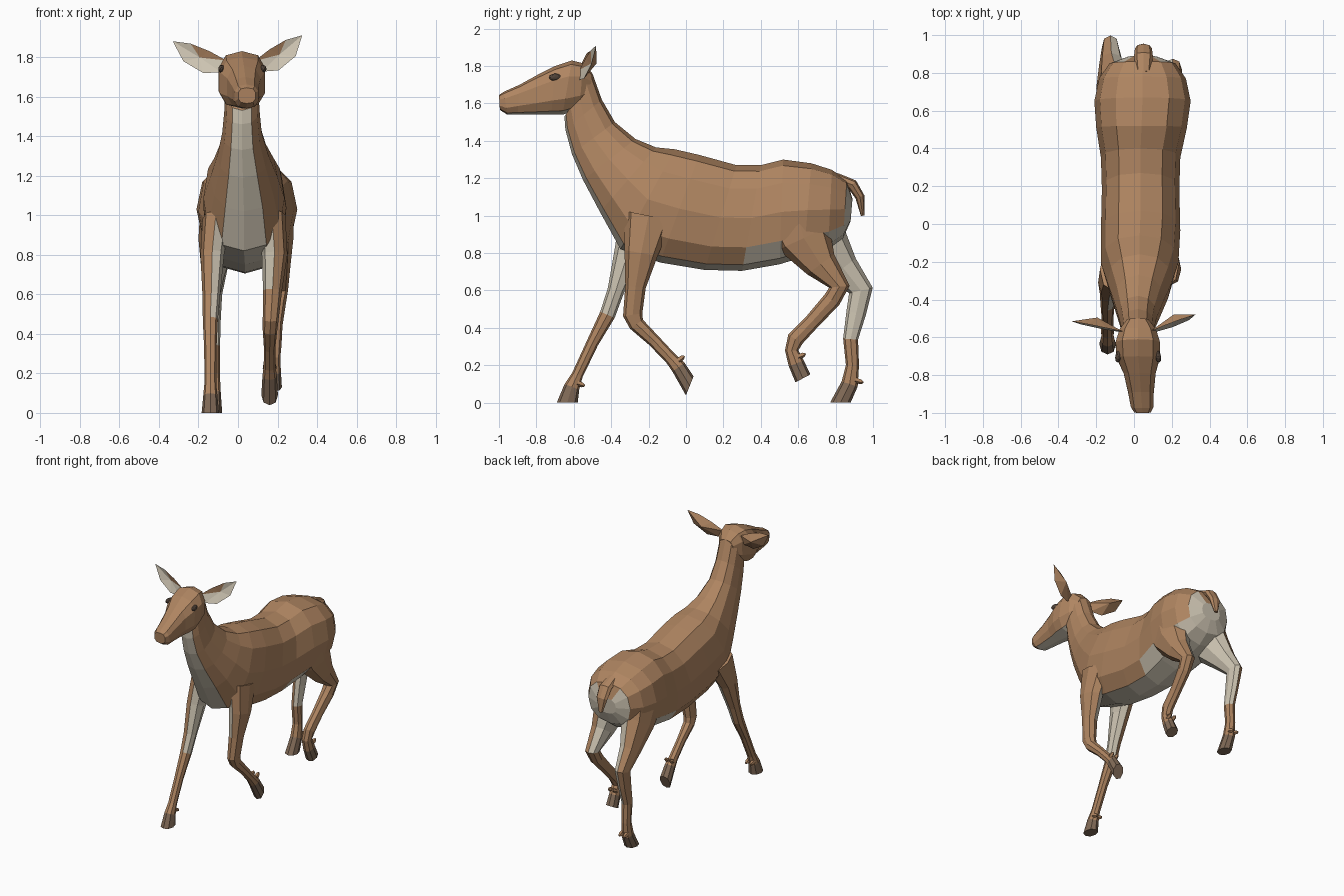
import bpy
import bmesh
from math import sin, cos, pi, copysign
from mathutils import Vector

cube = bpy.data.objects.get("Cube")
if cube:
    bpy.data.objects.remove(cube, do_unlink=True)


def make_material(name, rgb):
    mat = bpy.data.materials.new(name)
    mat.use_nodes = True
    mat.diffuse_color = (*rgb, 1)
    mat.node_tree.nodes["Principled BSDF"].inputs["Base Color"].default_value = (*rgb, 1)
    return mat


MATERIALS = [
    make_material("brown coat", (0.43, 0.235, 0.12)),
    make_material("pale fur", (0.62, 0.56, 0.45)),
    make_material("hoof grey brown", (0.22, 0.145, 0.095)),
    make_material("dark eye", (0.08, 0.055, 0.04)),
]
BROWN, PALE, HOOF, EYE = range(4)


def finish(name, bm):
    """Turn a bmesh into a flat shaded object carrying the shared materials."""
    mesh = bpy.data.meshes.new(name)
    bm.to_mesh(mesh)
    bm.free()
    for mat in MATERIALS:
        mesh.materials.append(mat)
    obj = bpy.data.objects.new(name, mesh)
    bpy.context.collection.objects.link(obj)
    return obj


def power(value, p):
    return copysign(abs(value) ** p, value)


def loft(name, rings, sides, p=1.0, colour=lambda centre, normal, ring, side: BROWN):
    """Skin rings given as (centre, half axis vector, half width in x)."""
    bm = bmesh.new()
    loops = []
    for centre, axis, width in rings:
        loop = []
        for j in range(sides):
            a = 2 * pi * j / sides
            across = Vector((width * power(sin(a), p), 0, 0))
            loop.append(bm.verts.new(centre + axis * power(cos(a), p) + across))
        loops.append(loop)
    where = {}
    for i in range(len(loops) - 1):
        for j in range(sides):
            k = (j + 1) % sides
            face = bm.faces.new((loops[i][j], loops[i][k], loops[i + 1][k], loops[i + 1][j]))
            where[face] = (i, j)
    where[bm.faces.new(loops[0])] = (0, 0)
    where[bm.faces.new(loops[-1])] = (len(loops) - 2, 0)
    bmesh.ops.recalc_face_normals(bm, faces=bm.faces[:])
    for face, (i, j) in where.items():
        face.material_index = colour(face.calc_center_median(), face.normal, i, j)
    return finish(name, bm)


def span_rings(rows):
    """Rows hold x, top y, top z, bottom y, bottom z, half width."""
    rings = []
    for x, ty, tz, by, bz, width in rows:
        top, bottom = Vector((x, ty, tz)), Vector((x, by, bz))
        rings.append(((top + bottom) / 2, (top - bottom) / 2, width))
    return rings


def path_rings(rows, end_direction=None):
    """Rows hold x, y, z, half width, half depth; rings stand across the path."""
    points = [Vector(row[:3]) for row in rows]
    rings = []
    for i, row in enumerate(rows):
        tangent = Vector()
        for a, b in ((i - 1, i), (i, i + 1)):
            if a >= 0 and b < len(points):
                tangent += (points[b] - points[a]).normalized()
        if end_direction and i == len(rows) - 1:
            tangent = Vector((0, *end_direction))
        across = Vector((0, -tangent.z, tangent.y)).normalized()
        rings.append((points[i], across * row[4], row[3]))
    return rings


# Torso and neck
def torso_colour(centre, normal, ring, side):
    if centre.y > 0.82 and centre.z < 1.13 or centre.y > 0.77 and centre.z < 0.97:
        return PALE
    if side in (5, 6) or side in (4, 7) and 0.3 < centre.y < 0.7:
        return PALE
    return BROWN


loft("torso", span_rings([
    (0.02, -0.50, 1.76, -0.65, 1.53, 0.085),
    (0.02, -0.45, 1.62, -0.645, 1.46, 0.088),
    (0.02, -0.38, 1.50, -0.61, 1.33, 0.10),
    (0.025, -0.27, 1.41, -0.55, 1.19, 0.13),
    (0.03, -0.16, 1.365, -0.46, 1.02, 0.17),
    (0.03, -0.06, 1.355, -0.35, 0.82, 0.205),
    (0.035, 0.07, 1.325, -0.14, 0.75, 0.21),
    (0.035, 0.27, 1.27, 0.10, 0.71, 0.205),
    (0.035, 0.40, 1.27, 0.30, 0.705, 0.21),
    (0.04, 0.52, 1.30, 0.50, 0.74, 0.24),
    (0.045, 0.67, 1.28, 0.63, 0.78, 0.255),
    (0.045, 0.78, 1.245, 0.76, 0.82, 0.23),
    (0.045, 0.86, 1.19, 0.84, 0.88, 0.175),
    (0.045, 0.89, 1.09, 0.88, 0.97, 0.08),
]), 12, 0.85, torso_colour)

# Head with pale jaw
loft("head", span_rings([
    (0.02, -0.50, 1.76, -0.52, 1.62, 0.06),
    (0.02, -0.55, 1.815, -0.57, 1.57, 0.10),
    (0.02, -0.61, 1.83, -0.66, 1.54, 0.122),
    (0.022, -0.70, 1.80, -0.72, 1.54, 0.118),
    (0.03, -0.79, 1.755, -0.79, 1.54, 0.088),
    (0.037, -0.89, 1.70, -0.90, 1.54, 0.07),
    (0.043, -0.975, 1.662, -0.955, 1.54, 0.062),
    (0.045, -1.0, 1.645, -0.995, 1.565, 0.045),
]), 10, 0.75, lambda c, n, i, j: PALE if n.z < -0.6 and c.y > -0.93 else BROWN)

# Eyes
for label, side in (("left", 1), ("right", -1)):
    bm = bmesh.new()
    bmesh.ops.create_icosphere(bm, subdivisions=2, radius=1)
    for v in bm.verts:
        v.co.x, v.co.y, v.co.z = v.co.x * 0.016, v.co.y * 0.034, v.co.z * 0.02
    for face in bm.faces:
        face.material_index = EYE
    eye = finish(label + "_eye", bm)
    eye.location = (0.022 + side * 0.105, -0.70, 1.74)
    eye.rotation_euler.z = side * 0.2


# Ears: a cupped pale front and a bulging brown back
def ear(name, base, tip):
    base, tip = Vector(base), Vector(tip)
    along = tip - base
    down = Vector((abs(along.z), 0, -abs(along.x))).normalized()
    down.x = copysign(down.x, along.x)
    outline = [(0, -0.03), (0.35, -0.035), (0.7, -0.028), (1, 0),
               (0.68, 0.068), (0.27, 0.078), (0, 0.035)]
    bm = bmesh.new()
    rim = [bm.verts.new(base + along * t + down * w) for t, w in outline]
    middle = base + along * 0.45 + down * 0.015
    front = bm.verts.new(middle + Vector((0, 0.02, 0)))
    back = bm.verts.new(middle + Vector((0, 0.05, 0)))
    for i, a in enumerate(rim):
        b = rim[(i + 1) % len(rim)]
        inner = bm.faces.new((a, b, front))
        inner.material_index = BROWN if i < 2 else PALE
        bm.faces.new((b, a, back))
    bmesh.ops.recalc_face_normals(bm, faces=bm.faces[:])
    finish(name, bm)


ear("left_ear", (0.10, -0.57, 1.755), (0.325, -0.48, 1.91))
ear("right_ear", (-0.07, -0.57, 1.755), (-0.33, -0.515, 1.88))


# Legs: the last span is the hoof, with two dewclaws behind the fetlock
def leg(name, rows, sole, pale_from):
    inward = -1 if rows[-1][0] > 0 else 1
    last = len(rows) - 2

    def colour(centre, normal, ring, side):
        if ring == last:
            return HOOF
        return PALE if normal.x * inward > 0.35 and centre.z > pale_from else BROWN

    rings = path_rings(rows, sole)
    loft(name, rings, 8, 0.9, colour)
    centre, axis, width = rings[-2]
    cross = Vector((0, axis.z, -axis.y)).normalized()
    for label, dx in (("inner", inward), ("outer", -inward)):
        start = centre + Vector((dx * 0.02, 0, 0)) - cross * 0.03
        claw = [(start + axis * reach, cross * size, size)
                for reach, size in ((0.5, 0.016), (1.2, 0.014), (1.5, 0.005))]
        loft(name + "_dewclaw_" + label, claw, 5)


leg("front_left_leg", [
    (0.17, -0.20, 1.00, 0.07, 0.13),
    (0.185, -0.24, 0.80, 0.065, 0.09),
    (0.175, -0.27, 0.62, 0.048, 0.055),
    (0.165, -0.285, 0.47, 0.04, 0.052),
    (0.162, -0.265, 0.42, 0.037, 0.042),
    (0.16, -0.17, 0.33, 0.029, 0.034),
    (0.16, -0.08, 0.235, 0.03, 0.033),
    (0.16, -0.04, 0.19, 0.036, 0.04),
    (0.16, 0.02, 0.09, 0.042, 0.055),
], (0.93, -0.37), 0.55)

leg("front_right_leg", [
    (-0.11, -0.24, 0.98, 0.07, 0.12),
    (-0.13, -0.31, 0.80, 0.06, 0.075),
    (-0.135, -0.375, 0.60, 0.045, 0.045),
    (-0.14, -0.42, 0.47, 0.038, 0.042),
    (-0.14, -0.50, 0.32, 0.031, 0.032),
    (-0.14, -0.58, 0.15, 0.03, 0.03),
    (-0.14, -0.61, 0.085, 0.036, 0.042),
    (-0.14, -0.635, 0.0, 0.044, 0.056),
], (0, -1), 0.5)

leg("hind_left_leg", [
    (0.17, 0.58, 1.05, 0.11, 0.20),
    (0.18, 0.63, 0.88, 0.10, 0.15),
    (0.195, 0.72, 0.74, 0.07, 0.09),
    (0.205, 0.82, 0.62, 0.048, 0.055),
    (0.20, 0.78, 0.55, 0.042, 0.048),
    (0.19, 0.68, 0.44, 0.035, 0.042),
    (0.185, 0.585, 0.34, 0.035, 0.045),
    (0.18, 0.565, 0.28, 0.034, 0.036),
    (0.18, 0.59, 0.21, 0.037, 0.043),
    (0.18, 0.625, 0.13, 0.042, 0.045),
], (0.47, -0.88), 0.66)

leg("hind_right_leg", [
    (-0.08, 0.62, 1.05, 0.11, 0.20),
    (-0.10, 0.72, 0.88, 0.10, 0.14),
    (-0.12, 0.84, 0.72, 0.065, 0.085),
    (-0.125, 0.935, 0.60, 0.045, 0.065),
    (-0.125, 0.91, 0.48, 0.038, 0.053),
    (-0.125, 0.88, 0.34, 0.034, 0.04),
    (-0.125, 0.89, 0.20, 0.033, 0.035),
    (-0.125, 0.875, 0.10, 0.038, 0.045),
    (-0.125, 0.825, 0.0, 0.045, 0.055),
], (0, -1), 0.36)

# Tail
loft("tail", path_rings([
    (0.05, 0.80, 1.20, 0.04, 0.03),
    (0.05, 0.89, 1.165, 0.05, 0.03),
    (0.05, 0.93, 1.10, 0.045, 0.025),
    (0.05, 0.945, 1.00, 0.015, 0.01),
]), 8)
